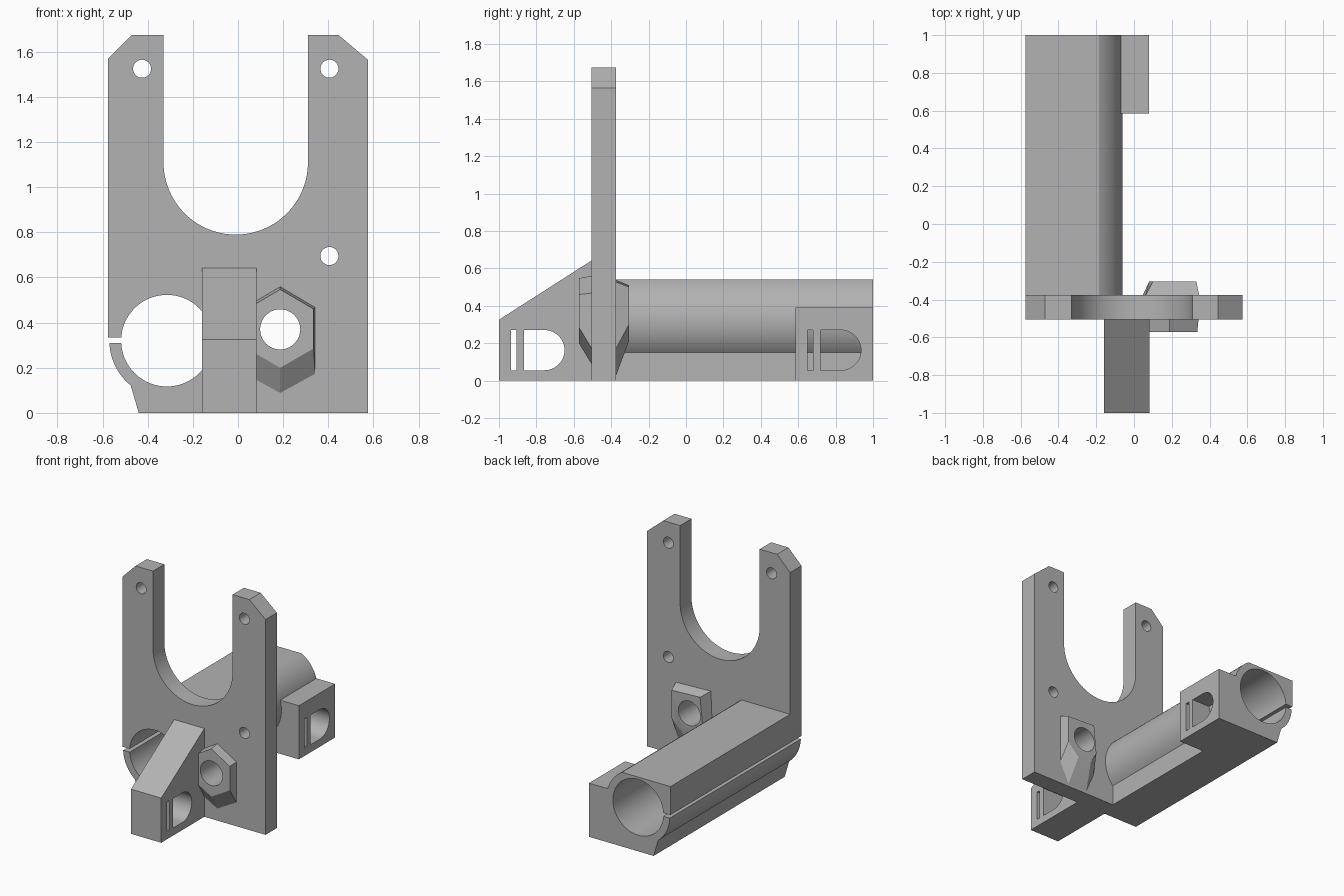
import bpy, bmesh
from math import cos, sin, radians

cube = bpy.data.objects.get("Cube")
if cube:
    bpy.data.objects.remove(cube)

grey = bpy.data.materials.new("plain grey")
grey.use_nodes = True
colour = (0.45, 0.45, 0.45, 1)
grey.diffuse_color = colour
grey.node_tree.nodes["Principled BSDF"].inputs["Base Color"].default_value = colour


def arc(cx, cz, r, start, end, n=24):
    """Points on an arc, angles in degrees."""
    steps = [radians(start + (end - start) * i / n) for i in range(n + 1)]
    return [(cx + r * cos(a), cz + r * sin(a)) for a in steps]


def circle(cx, cz, r, n=48):
    return arc(cx, cz, r, 0, 360, n)[:-1]


def box(a0, a1, b0, b1):
    return [(a0, b0), (a1, b0), (a1, b1), (a0, b1)]


def loft(name, ring0, ring1, d0, d1, axis="y"):
    """Solid between two matching outlines placed at d0 and d1 along an axis."""
    bm = bmesh.new()
    rings = []
    for ring, d in ((ring0, d0), (ring1, d1)):
        rings.append([bm.verts.new((a, d, b) if axis == "y" else (d, a, b)) for a, b in ring])
    low, high = rings
    bm.faces.new(low)
    bm.faces.new(high[::-1])
    n = len(low)
    for i in range(n):
        j = (i + 1) % n
        bm.faces.new((low[i], high[i], high[j], low[j]))
    bmesh.ops.recalc_face_normals(bm, faces=bm.faces)
    mesh = bpy.data.meshes.new(name)
    bm.to_mesh(mesh)
    bm.free()
    mesh.materials.append(grey)
    obj = bpy.data.objects.new(name, mesh)
    bpy.context.collection.objects.link(obj)
    return obj


def prism(name, ring, d0, d1, axis="y"):
    return loft(name, ring, ring, d0, d1, axis)


def cut(obj, ring, d0, d1, axis="y"):
    """Subtract a prism from a part."""
    cutter = prism("cutter", ring, d0, d1, axis)
    cutter.hide_render = True
    mod = obj.modifiers.new("cut", "BOOLEAN")
    mod.operation = "DIFFERENCE"
    mod.solver = "EXACT"
    mod.object = cutter
    bpy.context.view_layer.objects.active = obj
    bpy.ops.object.modifier_apply(modifier=mod.name)
    bpy.data.objects.remove(cutter)


def belt_holes(obj, y):
    """Slot and D-shaped opening, y being the slot's front edge."""
    cut(obj, box(y, y + 0.03, 0.055, 0.27), -0.3, 0.3, "x")
    d_shape = [(y + 0.07, 0.27), (y + 0.07, 0.055)] + arc(y + 0.178, 0.1625, 0.1075, -90, 90)
    cut(obj, d_shape, -0.3, 0.3, "x")


bx, bz, outer = -0.315, 0.32, 0.255
bore = circle(bx, bz, 0.203, 64)
slit = box(-0.65, -0.48, 0.309, 0.333)
clamp_edge = [(-0.575, 0.335)] + arc(bx, bz, outer, 180, 231, 12) + [(-0.44, 0)]

# Upright plate with a U-shaped opening
outline = clamp_edge + [(0.575, 0), (0.575, 1.565), (0.445, 1.675), (0.31, 1.675)]
outline += arc(-0.01, 1.11, 0.32, 0, -180, 40)
outline += [(-0.33, 1.675), (-0.47, 1.675), (-0.575, 1.57)]
plate = prism("upright_plate", outline, -0.505, -0.375)
cut(plate, bore, -0.7, 0)
cut(plate, slit, -0.7, 0)
for x, z in ((-0.425, 1.525), (0.405, 1.525), (0.405, 0.695)):
    cut(plate, circle(x, z, 0.04, 32), -0.7, 0)

# Long bearing holder with a slit clamp
profile = clamp_edge + [(-0.125, 0)] + arc(bx, bz, outer, -42, 59.6, 24) + [(-0.575, 0.54)]
holder = prism("bearing_holder", profile, -0.375, 1)
cut(holder, bore, -0.7, 1.2)
cut(holder, slit, -0.7, 1.2)

# Belt clamp block at the rear
block = prism("rear_belt_block", box(0.585, 1, 0, 0.39), -0.13, 0.08, "x")
belt_holes(block, 0.65)
cut(block, bore, 0, 1.2)

# Sloped belt arm at the front
side = [(-1, 0), (-0.5, 0), (-0.5, 0.645), (-1, 0.325)]
arm = prism("front_belt_arm", side, -0.16, 0.083, "x")
belt_holes(arm, -0.935)

# Nut boss on both faces of the plate, each with a sloped underside
cx, cz = 0.187, 0.37


def hexagon(half, top, shoulder, lower, bottom):
    return [(cx, top), (cx + half, shoulder), (cx + half, lower),
            (cx, bottom), (cx - half, lower), (cx - half, shoulder)]


front_boss = loft("front_nut_boss", hexagon(0.148, 0.547, 0.46, 0.285, 0.2),
                  hexagon(0.155, 0.56, 0.468, 0.165, 0.08), -0.573, -0.5)
rear_face = [(0.1, 0.51), (0.33, 0.5), (0.33, 0.3), (0.24, 0.21), (0.13, 0.21), (0.08, 0.3)]
rear_root = [(0.06, 0.54), (0.345, 0.53), (0.345, 0.16), (0.27, 0.01), (0.11, 0.01), (0.045, 0.16)]
rear_boss = loft("rear_nut_boss", rear_face, rear_root, -0.305, -0.38)
for part in (front_boss, plate, rear_boss):
    cut(part, circle(cx, cz, 0.089, 40), -0.8, 0)

# Smooth the round walls, keep the edges sharp
bpy.ops.object.select_all(action="DESELECT")
for part in (plate, holder, block, arm, front_boss, rear_boss):
    part.select_set(True)
    bpy.context.view_layer.objects.active = part
bpy.ops.object.shade_smooth_by_angle(angle=radians(25))
